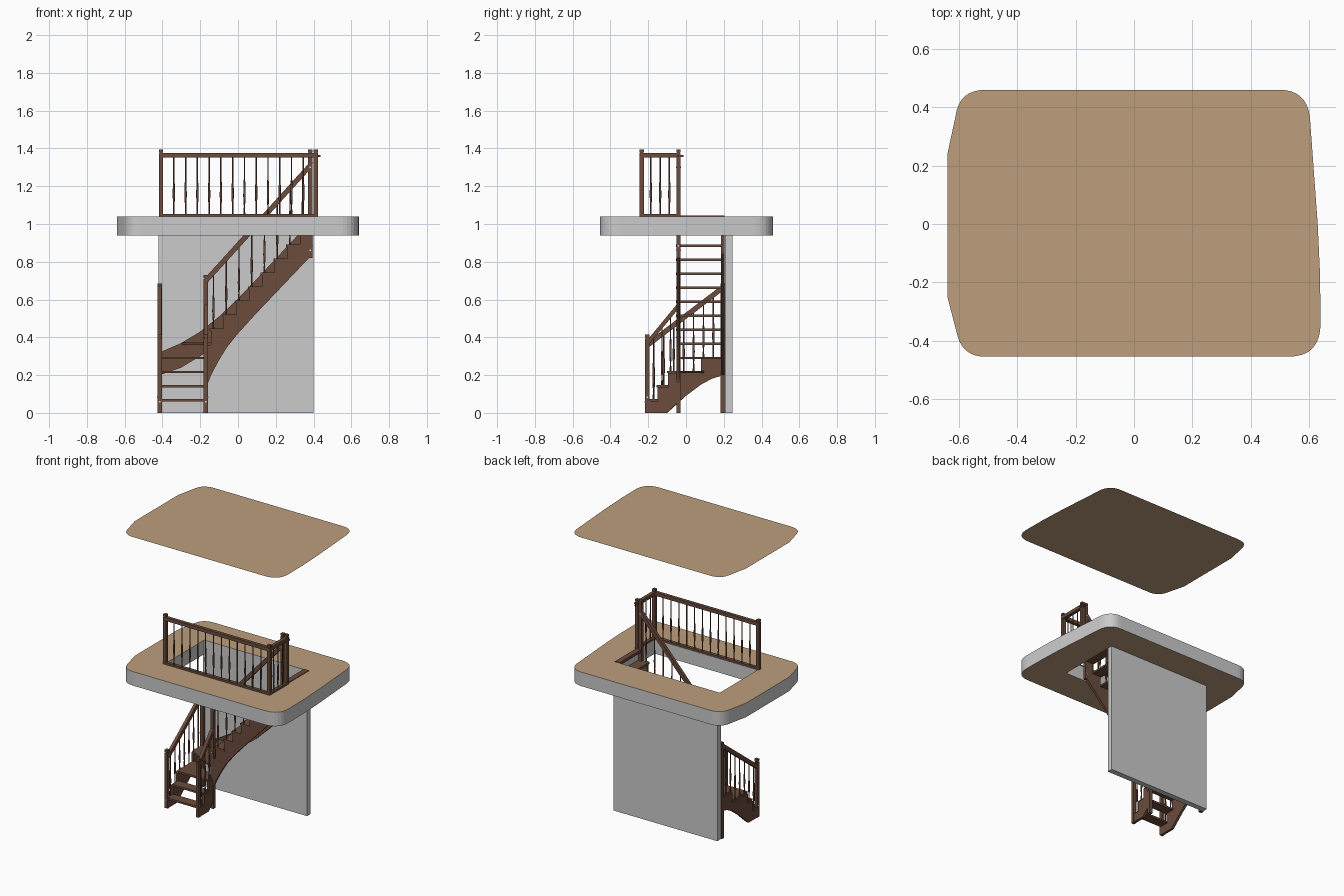
import bpy, bmesh, math
from mathutils import Vector

if "Cube" in bpy.data.objects:
    bpy.data.objects.remove(bpy.data.objects["Cube"])


def material(name, rgb):
    m = bpy.data.materials.new(name)
    m.diffuse_color = (*rgb, 1)
    m.use_nodes = True
    m.node_tree.nodes["Principled BSDF"].inputs["Base Color"].default_value = m.diffuse_color
    return m


WOOD = material("brown_wood", (0.145, 0.072, 0.046))
FLOOR = material("tan_floor", (0.51, 0.345, 0.205))
GREY = material("light_grey", (0.60, 0.60, 0.60))
METAL = material("pale_plug", (0.75, 0.75, 0.75))


def finish(name, bm, *mats):
    me = bpy.data.meshes.new(name)
    bm.normal_update()
    bm.to_mesh(me)
    bm.free()
    for m in mats:
        me.materials.append(m)
    ob = bpy.data.objects.new(name, me)
    bpy.context.collection.objects.link(ob)
    return ob


def prism(name, pts, axis, lo, hi, mat=WOOD):
    """Extrude a 2D outline along an axis: x -> (y,z), y -> (x,z), z -> (x,y)."""
    place = {"x": lambda a, b, c: (c, a, b), "y": lambda a, b, c: (a, c, b),
             "z": lambda a, b, c: (a, b, c)}[axis]
    bm = bmesh.new()
    f = bm.faces.new([bm.verts.new(place(a, b, lo)) for a, b in pts])
    r = bmesh.ops.extrude_face_region(bm, geom=[f])
    vs = [v for v in r["geom"] if isinstance(v, bmesh.types.BMVert)]
    bmesh.ops.translate(bm, verts=vs, vec=Vector(place(0, 0, hi - lo)))
    bmesh.ops.recalc_face_normals(bm, faces=bm.faces)
    return finish(name, bm, mat)


def box(name, x0, x1, y0, y1, z0, z1, mat=WOOD):
    return prism(name, [(x0, y0), (x1, y0), (x1, y1), (x0, y1)], "z", z0, z1, mat)


def newel(name, x, y, z0, z1):
    w = 0.0115
    box(name, x - w, x + w, y - w, y + w, z0, z1 - 0.022)
    box(name + "_neck", x - w * .75, x + w * .75, y - w * .75, y + w * .75, z1 - 0.022, z1 - 0.016)
    box(name + "_cap", x - w, x + w, y - w, y + w, z1 - 0.016, z1)


def baluster(name, x, y, z0, z1):
    # turned spindle: thin ends, fuller middle
    prof = [(0, .0045), (.15, .0035), (.32, .0065), (.5, .0055), (.62, .0035), (1, .0035)]
    bm = bmesh.new()
    n = 8
    rings = [[bm.verts.new((x + r * math.cos(2 * math.pi * i / n), y + r * math.sin(2 * math.pi * i / n),
                            z0 + t * (z1 - z0))) for i in range(n)] for t, r in prof]
    for a, b in zip(rings, rings[1:]):
        for i in range(n):
            bm.faces.new((a[i], a[(i + 1) % n], b[(i + 1) % n], b[i])).smooth = True
    finish(name, bm, WOOD)


def rail(name, a, b, axis, c, h=0.034, w=0.011):
    # sloped handrail; a and b are its top ends
    prism(name, [a, b, (b[0], b[1] - h), (a[0], a[1] - h)], axis, c - w, c + w)


# Rounded floor outline
def arc(a, c, b, n=8):
    a, c, b = Vector(a), Vector(c), Vector(b)
    return [tuple(a * (1 - t) ** 2 + c * 2 * t * (1 - t) + b * t * t) for t in [i / n for i in range(n + 1)]]


outline = (arc((0.50, 0.46), (0.59, 0.46), (0.603, 0.37)) + [(0.63, 0.0), (0.638, -0.17)]
           + arc((0.64, -0.34), (0.64, -0.455), (0.53, -0.455))
           + arc((-0.51, -0.455), (-0.585, -0.455), (-0.605, -0.385)) + [(-0.64, -0.25), (-0.64, 0.24)]
           + arc((-0.612, 0.37), (-0.60, 0.46), (-0.51, 0.46)))
hole = [(-0.41, -0.22), (0.40, -0.22), (0.40, 0.205), (-0.41, 0.205)]

# Upper sheet
bm = bmesh.new()
f = bm.faces.new([bm.verts.new((x, y, 2.0)) for x, y in outline])
bm.normal_update()
if f.normal.z < 0:
    f.normal_flip()
finish("upper_floor_sheet", bm, FLOOR)

# Floor slab with stair opening: tan faces, grey edges
bm = bmesh.new()
edges = []
for loop in (outline, hole):
    vs = [bm.verts.new((x, y, 0.94)) for x, y in loop]
    edges += [bm.edges.new((vs[i], vs[i - 1])) for i in range(len(vs))]
bmesh.ops.triangle_fill(bm, use_beauty=True, edges=edges)
r = bmesh.ops.extrude_face_region(bm, geom=bm.faces[:])
bmesh.ops.translate(bm, verts=[v for v in r["geom"] if isinstance(v, bmesh.types.BMVert)], vec=(0, 0, 0.1))
bmesh.ops.recalc_face_normals(bm, faces=bm.faces)
bm.normal_update()
for f in bm.faces:
    f.material_index = 0 if abs(f.normal.z) > 0.5 else 1
finish("floor_slab", bm, FLOOR, GREY)

# Wall behind the stair
box("back_wall", -0.42, 0.40, 0.207, 0.247, 0, 0.94, GREY)

# Treads
RISE, GO, TH = 1.04 / 14, 0.0675, 0.013
XL, XR, YI, YO = -0.415, -0.17, -0.04, 0.195


def nose(k):
    return 0.39 - (14 - k) * GO


def tread(k, pts):
    prism(f"tread_{k}", pts, "z", k * RISE - TH, k * RISE)


for k, y in ((1, -0.212), (2, -0.155)):
    tread(k, [(XL, y), (XR, y), (XR, y + 0.07), (XL, y + 0.07)])
tread(3, [(XL, -0.1), (XR, -0.1), (XR, YI), (XL, 0.10)])
tread(4, [(XL, 0.08), (XR, YI - 0.01), (XR + 0.01, YI), (-0.28, YO), (XL, YO)])
tread(5, [(-0.30, YO), (XR - 0.01, YI), (nose(6) + 0.01, YI), (nose(6) + 0.01, YO)])
for k in range(6, 14):
    x = nose(k)
    tread(k, [(x, YI - 0.012), (x + GO + 0.01, YI - 0.012), (x + GO + 0.01, YO), (x, YO)])
box("landing_nosing", 0.378, 0.415, YI, 0.205, 1.025, 1.045)

# Cut strings under the treads
S = 0.009
steps = [(-0.205, 0)]
for k, (a, b) in enumerate(((-0.205, -0.15), (-0.15, -0.095), (-0.095, 0.08), (0.08, 0.2)), 1):
    steps += [(a, k * RISE - TH), (b, k * RISE - TH)]
prism("outer_lower_string", steps + [(0.2, 0.2), (0.14, 0.182), (0.08, 0.15), (0.0, 0.09), (-0.06, 0.035), (-0.1, 0)],
      "x", XL - S, XL + S)
prism("inner_lower_string", steps[:6] + [(YI, 3 * RISE - TH), (YI, 0.06), (-0.1, 0)], "x", XR - S, XR + S)
top = [(XR, 0.13), (XR, 5 * RISE - TH), (nose(6) + 0.006, 5 * RISE - TH)]
for k in range(6, 14):
    top += [(nose(k) + 0.006, k * RISE - TH), (nose(k + 1) + 0.006, k * RISE - TH)]
curve = [(0.39, 0.835), (0.1, 0.53), (0.0, 0.42), (-0.06, 0.345), (-0.1, 0.28), (-0.14, 0.205)]
prism("inner_upper_string", top + curve, "y", YI - S, YI + S)

# Wall string with a smooth curved top
prism("wall_string", [(XL, 0.20), (XL, 0.32), (-0.3, 0.37), (-0.2, 0.43), (-0.1, 0.51), (0.0, 0.605), (0.1, 0.71),
                      (0.39, 1.02), (0.39, 0.84), (0.1, 0.54), (0.0, 0.445), (-0.1, 0.37), (-0.2, 0.30), (-0.3, 0.24)],
      "y", YO - S, YO + S)

# Newel posts
newel("front_left_newel", XL, -0.205, 0, 0.415)
newel("front_right_newel", XR, -0.205, 0, 0.415)
newel("back_corner_newel", XL, YO, 0, 0.685)
newel("turn_newel", XR, YI, 0, 0.73)
newel("stair_top_newel", 0.383, YI, 0.82, 1.395)
newel("gallery_left_newel", -0.408, -0.235, 1.04, 1.395)
newel("gallery_corner_newel", 0.412, -0.235, 1.04, 1.395)
newel("gallery_end_newel", 0.412, YI, 1.04, 1.395)

# Sloped handrails and their balusters
rail("outer_lower_rail", (-0.205, 0.375), (YO, 0.68), "x", XL)
rail("inner_lower_rail", (-0.205, 0.385), (YI, 0.585), "x", XR)
rail("upper_rail", (XR, 0.72), (0.383, 1.33), "y", YI, h=0.04)


def step_height(y):
    return RISE * (1 + sum(y > t for t in (-0.15, -0.095, 0.085)))


for i in range(7):
    y = -0.17 + i * 0.0525
    baluster(f"outer_lower_baluster_{i}", XL, y, step_height(y), 0.345 + 0.7625 * (y + 0.205))
for i in range(3):
    y = -0.172 + i * 0.045
    baluster(f"inner_lower_baluster_{i}", XR, y, step_height(y), 0.355 + 1.21 * (y + 0.205))
for k in range(6, 14):
    x = nose(k) + 0.02
    baluster(f"upper_baluster_{k}", x, YI, k * RISE, 0.69 + 1.103 * (x - XR))

# Gallery railing above the floor
for name, z0, z1 in (("bottom", 1.04, 1.054), ("top", 1.352, 1.377)):
    box(f"gallery_front_{name}_rail", -0.408, 0.412, -0.247, -0.223, z0, z1)
    box(f"gallery_side_{name}_rail", 0.400, 0.424, -0.235, YI, z0, z1)
for i in range(1, 13):
    baluster(f"gallery_front_baluster_{i}", -0.402 + i * 0.0623, -0.235, 1.05, 1.355)
for i in range(1, 4):
    baluster(f"gallery_side_baluster_{i}", 0.412, -0.235 + i * 0.049, 1.05, 1.355)
box("rail_stub_side", 0.412, 0.436, YI - 0.004, YI + 0.004, 1.356, 1.364)
box("rail_stub_back", 0.408, 0.416, YI, -0.014, 1.356, 1.364)

# Small pale plugs on the newels
for i, (x, y, z) in enumerate(((XL, -0.205, 0.06), (XR, -0.205, 0.06), (XR, YI, 0.40),
                               (0.383, YI, 0.86), (0.383, YI, 1.30))):
    box(f"newel_plug_{i}", x - 0.004, x + 0.004, y - 0.0135, y + 0.0135, z - 0.004, z + 0.004, METAL)
    box(f"newel_side_plug_{i}", x - 0.0135, x + 0.0135, y - 0.004, y + 0.004, z + 0.02, z + 0.028, METAL)
